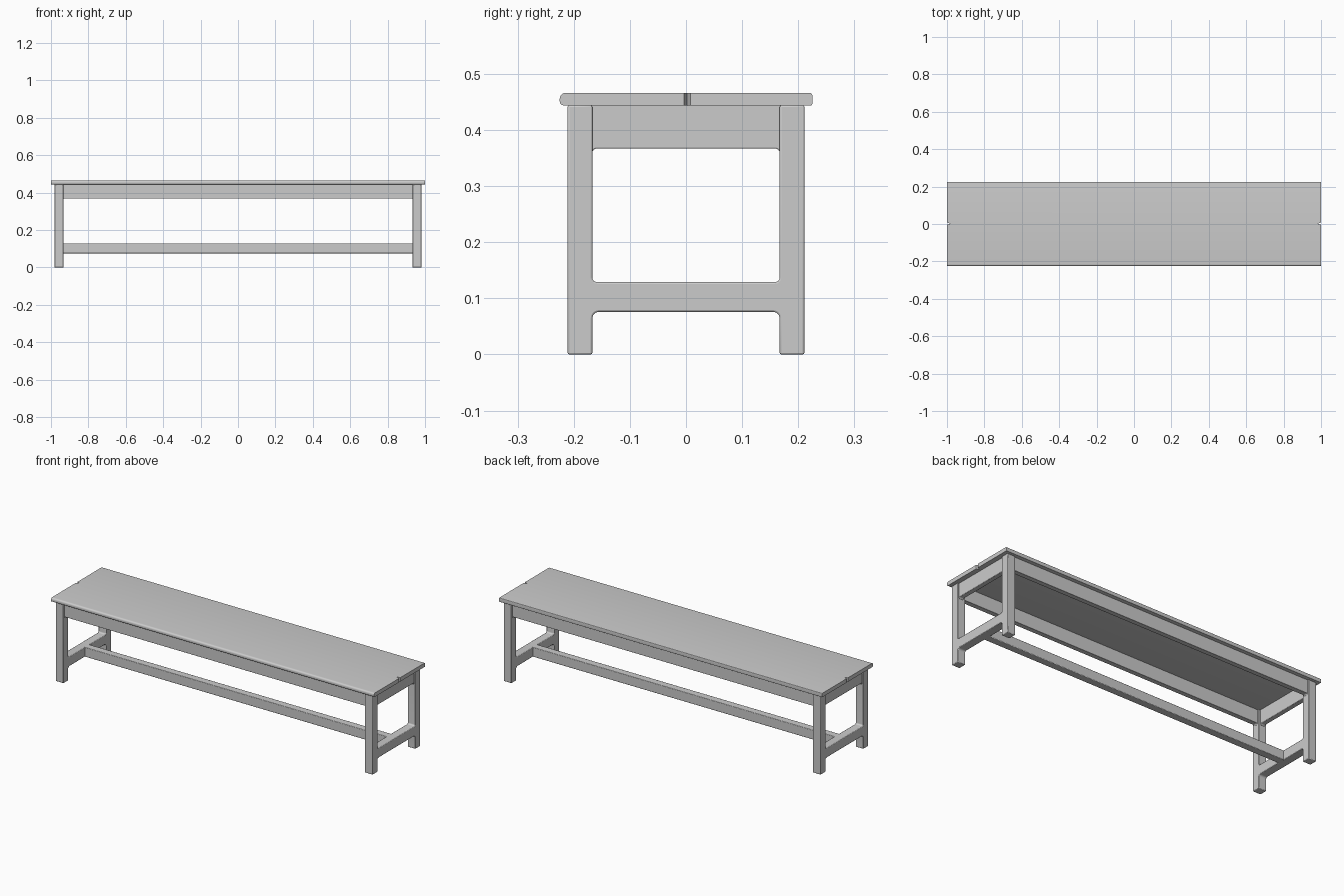
import bpy, bmesh, math
from mathutils import Vector, Matrix

if "Cube" in bpy.data.objects:
    bpy.data.objects.remove(bpy.data.objects["Cube"])


def rounded(points, segs=6):
    """Turn (u, v, radius) corners into a 2D outline with arc fillets."""
    out = []
    n = len(points)
    for i, (u, v, r) in enumerate(points):
        p = Vector((u, v))
        if r == 0:
            out.append(p)
            continue
        a = (Vector(points[i - 1][:2]) - p).normalized()
        b = (Vector(points[(i + 1) % n][:2]) - p).normalized()
        centre = p + (a + b) * r          # all corners are right angles
        for k in range(segs + 1):
            t = k / segs * math.pi / 2
            out.append(centre - b * r * math.cos(t) - a * r * math.sin(t))
    return out


def extrude(name, points, axis, lo, hi, bevel=0.003):
    """Extrude an outline along x (outline in y, z) or y (outline in x, z)."""
    bm = bmesh.new()
    place = (lambda p: (lo, p.x, p.y)) if axis == 'x' else (lambda p: (p.x, lo, p.y))
    face = bm.faces.new([bm.verts.new(place(p)) for p in rounded(points)])
    ext = bmesh.ops.extrude_face_region(bm, geom=[face])
    move = Vector((hi - lo, 0, 0)) if axis == 'x' else Vector((0, hi - lo, 0))
    bmesh.ops.translate(bm, vec=move,
                        verts=[g for g in ext['geom'] if isinstance(g, bmesh.types.BMVert)])
    bmesh.ops.recalc_face_normals(bm, faces=bm.faces)
    mesh = bpy.data.meshes.new(name)
    bm.to_mesh(mesh)
    bm.free()
    ob = bpy.data.objects.new(name, mesh)
    bpy.context.collection.objects.link(ob)
    if bevel:
        mod = ob.modifiers.new("soft_edges", 'BEVEL')
        mod.width = bevel
        mod.segments = 2
        mod.limit_method = 'ANGLE'
        mod.angle_limit = math.radians(40)
    return ob


def box(u0, u1, v0, v1, r=0):
    return [(u0, v0, r), (u1, v0, r), (u1, v1, r), (u0, v1, r)]


def apron(half, z0, z1, r=0.008):
    """Rail outline whose lower ends flare into the legs."""
    e = half + 0.012
    return [(-e, z1, 0), (-e, z0 - r, 0), (-half, z0 - r, 0), (-half, z0, r),
            (half, z0, r), (half, z0 - r, 0), (e, z0 - r, 0), (e, z1, 0)]


TOP = 0.444
LEG_X0, LEG_X1 = 0.933, 0.981
LEG_Y0, LEG_Y1 = 0.167, 0.211
RAIL_Z0, RAIL_Z1 = 0.076, 0.129
objs = []

# seat: softly rounded front edge, crisper back edge
seat = extrude("seat", [(-0.225, TOP, 0.007), (0.225, TOP, 0.002),
                        (0.225, 0.466, 0.004), (-0.225, 0.466, 0.01)], 'x', -1, 1, 0)
objs.append(seat)

# small notches at the seat ends where the two boards meet
for side, s in (("left", -1), ("right", 1)):
    bm = bmesh.new()
    bmesh.ops.create_cone(bm, cap_ends=True, segments=4, radius1=1, radius2=1, depth=0.1,
                          matrix=Matrix.Translation((s, 0.002, 0.455))
                          @ Matrix.Diagonal((0.018, 0.006, 1, 1)))
    mesh = bpy.data.meshes.new(side + "_notch_cutter")
    bm.to_mesh(mesh)
    bm.free()
    cutter = bpy.data.objects.new(side + "_notch_cutter", mesh)
    bpy.context.collection.objects.link(cutter)
    cutter.hide_render = True
    cutter.display_type = 'WIRE'
    bpy.context.view_layer.objects.active = seat
    mod = seat.modifiers.new("notch", 'BOOLEAN')
    mod.operation = 'DIFFERENCE'
    mod.solver = 'EXACT'
    mod.object = cutter
    bpy.ops.object.modifier_apply(modifier=mod.name)
    bpy.data.objects.remove(cutter)

# end frames: two legs joined by a low rail with filleted corners
f = 0.012
H = [(-LEG_Y1, 0, 0), (-LEG_Y0, 0, 0), (-LEG_Y0, RAIL_Z0, f), (LEG_Y0, RAIL_Z0, f),
     (LEG_Y0, 0, 0), (LEG_Y1, 0, 0), (LEG_Y1, TOP, 0), (LEG_Y0, TOP, 0),
     (LEG_Y0, RAIL_Z1, f * 0.7), (-LEG_Y0, RAIL_Z1, f * 0.7), (-LEG_Y0, TOP, 0),
     (-LEG_Y1, TOP, 0)]
for side, s in (("left", -1), ("right", 1)):
    x0, x1 = sorted((s * LEG_X0, s * LEG_X1))
    objs.append(extrude(side + "_leg_frame", H, 'x', x0, x1))
    x0, x1 = sorted((s * 0.945, s * 0.972))
    objs.append(extrude(side + "_apron", apron(LEG_Y0, 0.367, TOP + 0.002), 'x', x0, x1, 0.002))

# long aprons under the seat
for side, s in (("front", -1), ("back", 1)):
    y0, y1 = sorted((s * 0.176, s * 0.203))
    objs.append(extrude(side + "_apron", apron(LEG_X0, 0.369, TOP + 0.002), 'y', y0, y1, 0.002))

# long central stretcher between the end rails
objs.append(extrude("centre_stretcher", box(-0.021, 0.021, RAIL_Z0, RAIL_Z1), 'x', -0.94, 0.94))

# smooth shading with sharp edges kept
bpy.context.view_layer.update()
for ob in objs:
    ob.select_set(True)
bpy.context.view_layer.objects.active = seat
bpy.ops.object.shade_smooth_by_angle(angle=math.radians(35))
